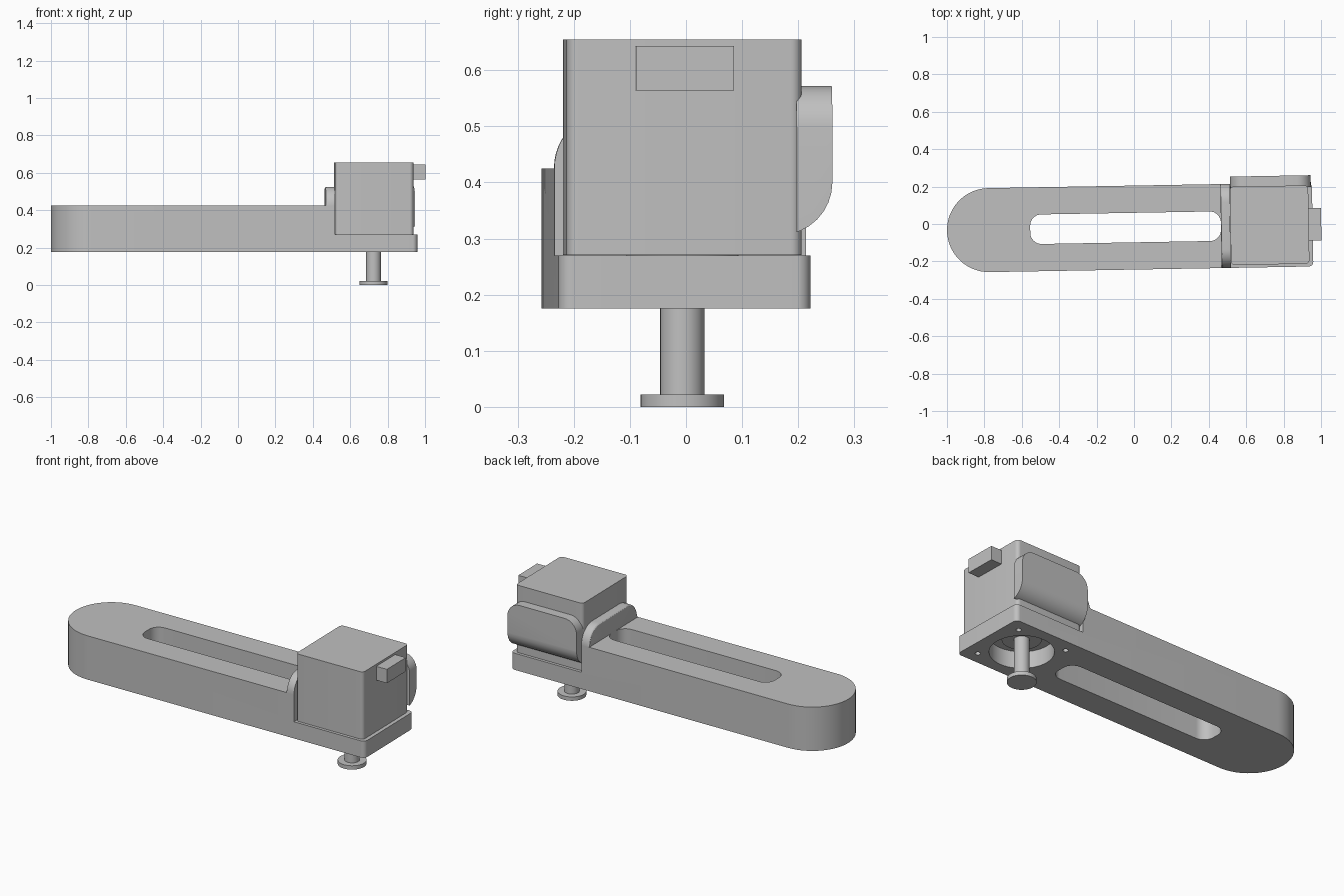
import bpy, bmesh, math
from mathutils import Matrix, Vector

old = bpy.data.objects.get("Cube")
if old:
    bpy.data.objects.remove(old, do_unlink=True)

grey = bpy.data.materials.new("plain grey")
grey.use_nodes = True
grey.diffuse_color = (0.53, 0.53, 0.53, 1)
grey.node_tree.nodes["Principled BSDF"].inputs["Base Color"].default_value = grey.diffuse_color

# Everything is laid out around the motor axis, then turned one degree
PLACE = Matrix.Translation((0.725, -0.0065, 0)) @ Matrix.Rotation(math.radians(1), 4, 'Z')


def rounded(u0, u1, v0, v1, radii, segs=8):
    """Rectangle outline; radii run bottom-left, bottom-right, top-right, top-left."""
    corners = ((u0, v0, 1, 1), (u1, v0, -1, 1), (u1, v1, -1, -1), (u0, v1, 1, -1))
    pts = []
    for i, ((u, v, su, sv), r) in enumerate(zip(corners, radii)):
        if r == 0:
            pts.append((u, v))
            continue
        for k in range(segs + 1):
            a = math.pi * (1 + i / 2) + math.pi / 2 * k / segs
            pts.append((u + su * r + r * math.cos(a), v + sv * r + r * math.sin(a)))
    return pts


def circle(r, n=48, cx=0, cy=0):
    return [(cx + r * math.cos(math.tau * k / n), cy + r * math.sin(math.tau * k / n))
            for k in range(n)]


def prism(name, outline, lo, hi, axis='z'):
    """Extrude an outline along an axis."""
    put = {'z': lambda u, v, h: (u, v, h),
           'x': lambda u, v, h: (h, u, v),
           'y': lambda u, v, h: (u, h, v)}[axis]
    bm = bmesh.new()
    face = bm.faces.new([bm.verts.new(put(u, v, lo)) for u, v in outline])
    grown = bmesh.ops.extrude_face_region(bm, geom=[face])["geom"]
    verts = [g for g in grown if isinstance(g, bmesh.types.BMVert)]
    bmesh.ops.translate(bm, verts=verts, vec=Vector(put(0, 0, hi - lo)))
    bmesh.ops.remove_doubles(bm, verts=bm.verts, dist=1e-5)
    bmesh.ops.recalc_face_normals(bm, faces=bm.faces)
    mesh = bpy.data.meshes.new(name)
    bm.to_mesh(mesh)
    bm.free()
    mesh.materials.append(grey)
    obj = bpy.data.objects.new(name, mesh)
    bpy.context.collection.objects.link(obj)
    obj.matrix_world = PLACE
    return obj


def select(obj):
    bpy.ops.object.select_all(action='DESELECT')
    bpy.context.view_layer.objects.active = obj
    obj.select_set(True)


def combine(obj, tool, operation='DIFFERENCE'):
    select(obj)
    mod = obj.modifiers.new("cut", 'BOOLEAN')
    mod.operation, mod.solver, mod.object = operation, 'EXACT', tool
    bpy.ops.object.modifier_apply(modifier=mod.name)
    bpy.data.objects.remove(tool, do_unlink=True)


# Long arm with a round end, a slot and a stepped motor seat
W = 0.2245
arm = prism("arm", rounded(-1.725, 0.23, -W, W, (W, 0.025, 0.025, W), 16), 0.175, 0.425)
combine(arm, prism("seat_cutter", rounded(-0.211, 0.4, -0.4, 0.4, (0,) * 4), 0.27, 0.6))
combine(arm, prism("slot_cutter", rounded(-1.28, -0.26, -0.079, 0.079, (0.06,) * 4), 0.1, 0.6))
combine(arm, prism("bore_cutter", circle(0.163), 0.1, 0.35))
for sx in (-1, 1):
    for sy in (-1, 1):
        combine(arm, prism("screw_cutter", circle(0.014, 16, sx * 0.155, sy * 0.155), 0.1, 0.35))

# Upright wall with rounded shoulders
wall = prism("upright_wall", rounded(-W, W, 0.425, 0.525, (0, 0, 0.099, 0.099), 12),
             -0.26, -0.211, 'x')
bm = bmesh.new()
bm.from_mesh(wall.data)
rim = [e for e in bm.edges
       if all(v.co.x < -0.25 for v in e.verts) and max(v.co.z for v in e.verts) > 0.43]
bmesh.ops.bevel(bm, geom=rim, offset=0.012, segments=3, affect='EDGES', profile=0.5)
bm.to_mesh(wall.data)
bm.free()

# Motor, its pilot ring, shaft and end disc
M = 0.2095
motor = prism("motor_body", rounded(-M, M, -M, M, (0.02,) * 4), 0.271, 0.655)
ring = prism("motor_pilot_ring", circle(0.1), 0.245, 0.275)
shaft = prism("shaft", circle(0.0395, 32), 0.015, 0.3)
disc = prism("shaft_disc", circle(0.0745), 0, 0.022)

# Connector block on the end of the motor
plug = prism("connector", rounded(-0.087, 0.087, 0.564, 0.643, (0,) * 4), 0.2, 0.276, 'x')

# Rear cover: curved underneath, with rounded top corners
cover = prism("rear_cover", rounded(0.165, 0.2635, 0.3065, 0.572, (0, 0.0935, 0, 0)),
              -0.207, 0.224, 'x')
combine(cover, prism("cover_trim", rounded(-0.207, 0.224, 0.2, 0.572, (0, 0, 0.075, 0.075)),
                     0.2, 0.4, 'y'), 'INTERSECT')

for obj in (arm, wall, motor, ring, shaft, disc, plug, cover):
    select(obj)
    bpy.ops.object.shade_smooth_by_angle(angle=math.radians(30))
